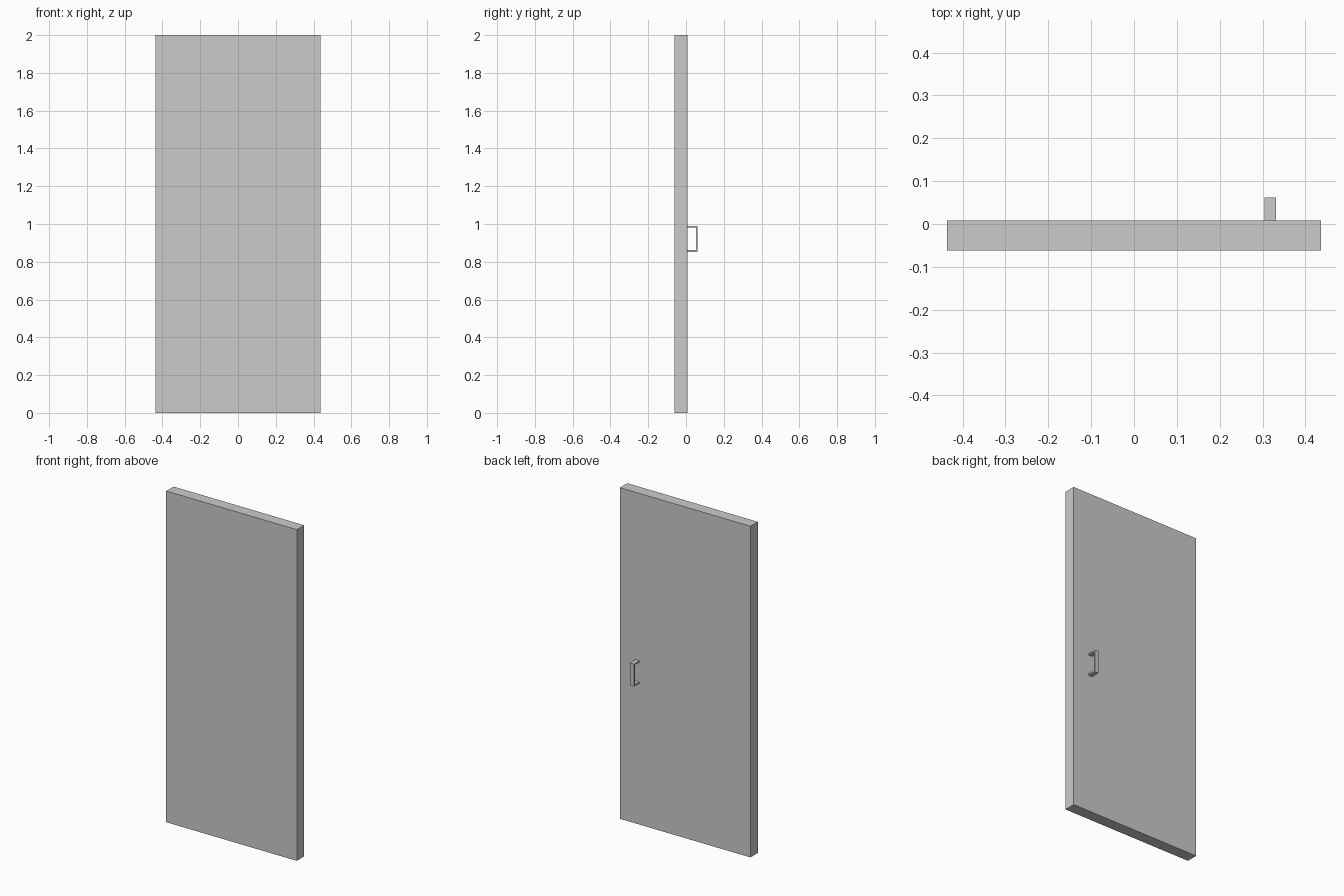
import bpy
import bmesh

if "Cube" in bpy.data.objects:
    bpy.data.objects.remove(bpy.data.objects["Cube"])


def extrude_profile(name, points, x0, x1):
    """Extrude a closed (y, z) profile along x."""
    bm = bmesh.new()
    face = bm.faces.new([bm.verts.new((x0, y, z)) for y, z in points])
    ext = bmesh.ops.extrude_face_region(bm, geom=[face])
    verts = [g for g in ext["geom"] if isinstance(g, bmesh.types.BMVert)]
    bmesh.ops.translate(bm, verts=verts, vec=(x1 - x0, 0, 0))
    bmesh.ops.recalc_face_normals(bm, faces=bm.faces)
    mesh = bpy.data.meshes.new(name)
    bm.to_mesh(mesh)
    bm.free()
    obj = bpy.data.objects.new(name, mesh)
    bpy.context.collection.objects.link(obj)
    return obj


FRONT, BACK, GRIP = -0.062, 0.008, 0.062

# Door slab
extrude_profile("door_panel", [(FRONT, 0), (BACK, 0), (BACK, 2), (FRONT, 2)],
                -0.436, 0.436)

# C-shaped pull handle on the back face
LOW, HIGH, T = 0.853, 0.990, 0.009
extrude_profile("pull_handle", [
    (BACK, LOW), (GRIP, LOW), (GRIP, HIGH), (BACK, HIGH),
    (BACK, HIGH - T), (GRIP - T, HIGH - T), (GRIP - T, LOW + T), (BACK, LOW + T),
], 0.305, 0.331)
